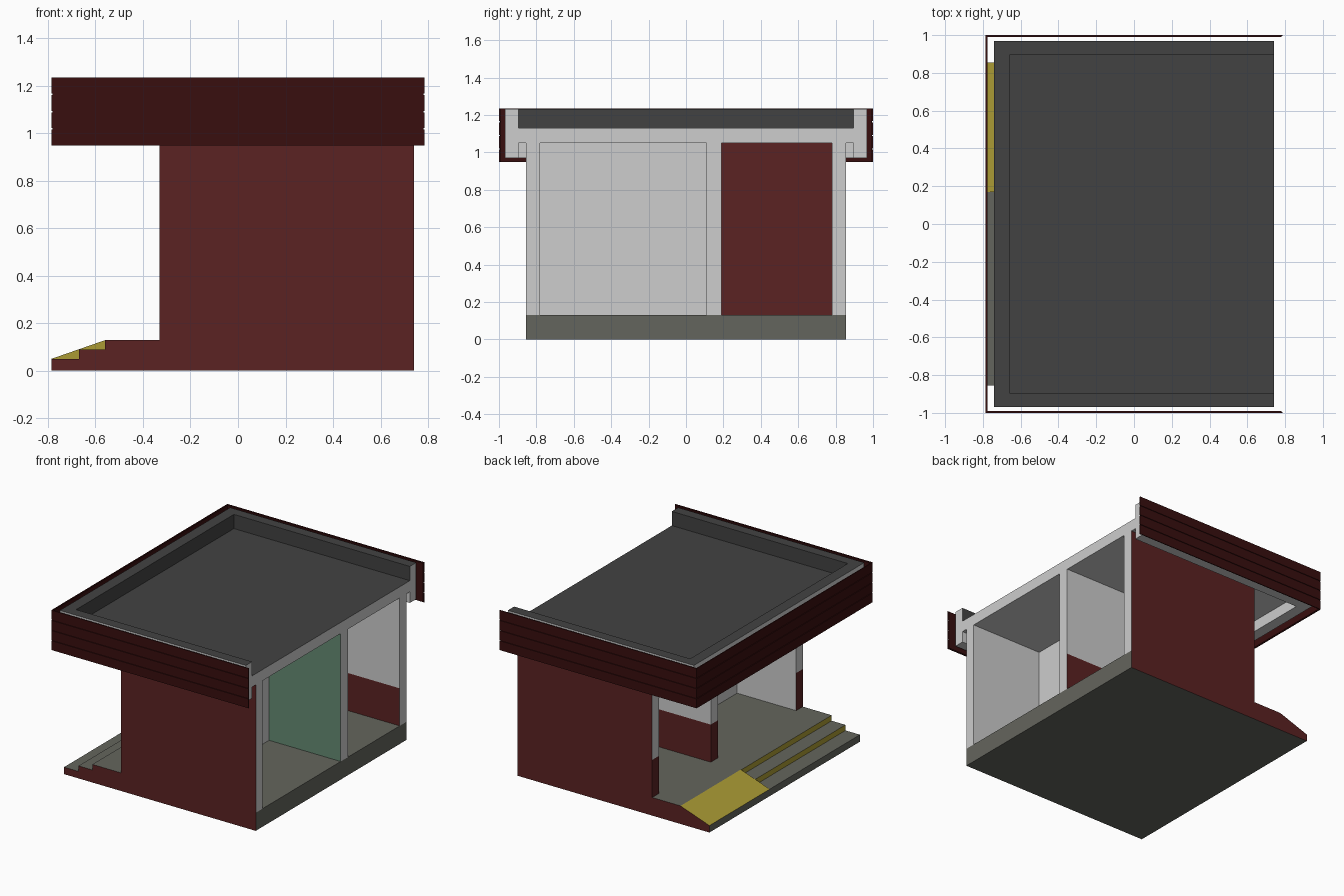
import bpy, bmesh
from mathutils import Vector

if "Cube" in bpy.data.objects:
    bpy.data.objects.remove(bpy.data.objects["Cube"])


def mat(name, r, g, b):
    lin = lambda c: ((c / 255 + 0.055) / 1.055) ** 2.4
    m = bpy.data.materials.new(name)
    m.diffuse_color = (lin(r), lin(g), lin(b), 1)
    m.use_nodes = True
    m.node_tree.nodes["Principled BSDF"].inputs["Base Color"].default_value = m.diffuse_color
    return m


RED = mat("wall_red", 91, 34, 34)
LIGHT = mat("light_plaster", 205, 205, 205)
FLOOR = mat("floor_grey", 100, 101, 93)
ROOF = mat("roof_dark_grey", 66, 66, 66)
YELLOW = mat("step_yellow", 170, 154, 52)
GREEN = mat("room_green", 100, 138, 115)
FASCIA = mat("fascia_dark_red", 56, 14, 14)


def finish(name, bm, mats, rule=None):
    """Make the object; rule(centre, normal) gives a material slot per face."""
    bmesh.ops.recalc_face_normals(bm, faces=bm.faces)
    bm.normal_update()
    if rule:
        for f in bm.faces:
            f.material_index = rule(f.calc_center_median(), f.normal)
    me = bpy.data.meshes.new(name)
    bm.to_mesh(me)
    bm.free()
    for m in mats:
        me.materials.append(m)
    ob = bpy.data.objects.new(name, me)
    bpy.context.collection.objects.link(ob)
    return ob


def prism(outline, axis, a, b, bm=None):
    """Extrude a 2D outline along y (outline = x,z) or z (outline = x,y)."""
    bm = bm or bmesh.new()
    put = (lambda p: (p[0], a, p[1])) if axis == 'y' else (lambda p: (p[0], p[1], a))
    face = bm.faces.new([bm.verts.new(put(p)) for p in outline])
    ext = bmesh.ops.extrude_face_region(bm, geom=[face])
    move = Vector((0, b - a, 0)) if axis == 'y' else Vector((0, 0, b - a))
    bmesh.ops.translate(bm, vec=move,
                        verts=[v for v in ext['geom'] if isinstance(v, bmesh.types.BMVert)])
    return bm


def box(x0, x1, y0, y1, z0, z1, bm=None):
    return prism([(x0, y0), (x1, y0), (x1, y1), (x0, y1)], 'z', z0, z1, bm)


def cut(bm, co, no):
    bmesh.ops.bisect_plane(bm, geom=bm.verts[:] + bm.edges[:] + bm.faces[:],
                           plane_co=co, plane_no=no)


XR, XP, YW, YI = 0.74, -0.33, 0.855, 0.78     # cut end, porch edge, wall outer/inner
ZF, ZC, ZD = 0.13, 1.05, 0.40                 # floor, ceiling, dado height


# Base: stepped part and ramp part, red sides, yellow risers and ramp
def base_rule(c, n):
    if abs(n.y) > 0.9:
        return 1 if abs(c.y) > 0.8 else 2
    return 2 if n.x < -0.1 and c.z > 0.06 else 0


base_mats = [FLOOR, RED, YELLOW]
steps = [(-0.785, 0), (XR, 0), (XR, ZF), (-0.56, ZF), (-0.56, 0.09),
         (-0.67, 0.09), (-0.67, 0.05), (-0.785, 0.05)]
finish("base_with_steps", prism(steps, 'y', -YW, 0.17), base_mats, base_rule)
ramp = [(-0.785, 0), (XR, 0), (XR, ZF), (-0.555, ZF), (-0.785, 0.05)]
finish("base_with_ramp", prism(ramp, 'y', 0.17, YW), base_mats, base_rule)

# Side walls: red outside, red dado on the porch end and in the passage
for name, s in (("front_wall", -1), ("back_wall", 1)):
    bm = box(XP, XR, min(s * YI, s * YW), max(s * YI, s * YW), ZF, ZC)
    cut(bm, (0, 0, ZD), (0, 0, 1))

    def wall_rule(c, n, s=s):
        outside = n.y * s > 0.9
        dado = c.z < ZD and (n.x < -0.9 or (s > 0 and n.y < -0.9))
        return 1 if outside or dado else 0
    finish(name, bm, [LIGHT, RED], wall_rule)

# Partition between room and passage
bm = box(XP, XR, 0.11, 0.19, ZF, ZC)
cut(bm, (0, 0, ZD), (0, 0, 1))
cut(bm, (0.155, 0, 0), (1, 0, 0))


def partition_rule(c, n):
    if n.y < -0.9 and c.x > 0.155:
        return 2
    return 1 if c.z < ZD and (n.x < -0.9 or n.y > 0.9) else 0


finish("partition", bm, [LIGHT, RED, GREEN], partition_rule)

# Cross walls closing the room and the passage
finish("room_cross_wall", box(0.14, 0.17, -YI, 0.11, ZF, ZC), [LIGHT])
finish("passage_cross_wall", box(0.14, 0.17, 0.19, YI, ZF, ZC), [RED])


# Roof: slab, U-shaped parapet above and U-shaped downstand below
def roof_rule(c, n):
    inner = abs(c.y) < 0.91 and -0.7 < c.x < 0.73
    return 1 if n.z > 0.5 or (inner and c.z > 1.13) else 0


RX, RY, PX, PY = -0.74, 0.968, -0.66, 0.896
ring = [(RX, -RY), (XR, -RY), (XR, -PY), (PX, -PY),
        (PX, PY), (XR, PY), (XR, RY), (RX, RY)]
finish("roof_slab", box(RX, XR, -RY, RY, ZC, 1.13), [LIGHT, ROOF], roof_rule)
finish("roof_parapet", prism(ring, 'z', 1.13, 1.232), [LIGHT, ROOF], roof_rule)
finish("roof_downstand", prism(ring, 'z', 0.97, ZC), [LIGHT])

# Fascia: thin backing with four boards on front, back and left
Z0, PITCH = 0.948, 0.073
for name, s in (("front_fascia", -1), ("back_fascia", 1)):
    span = lambda a, b: (min(s * a, s * b), max(s * a, s * b))
    bm = box(-0.78, 0.78, *span(0.99, 0.995), Z0 + 0.004, Z0 + 4 * PITCH - 0.01)
    for i in range(4):
        box(-0.785, 0.785, *span(0.994, 1.0), Z0 + i * PITCH, Z0 + i * PITCH + 0.067, bm)
    finish(name, bm, [FASCIA])
bm = box(-0.78, -0.775, -0.99, 0.99, Z0 + 0.004, Z0 + 4 * PITCH - 0.01)
for i in range(4):
    box(-0.785, -0.779, -0.994, 0.994, Z0 + i * PITCH, Z0 + i * PITCH + 0.067, bm)
finish("left_fascia", bm, [FASCIA])
